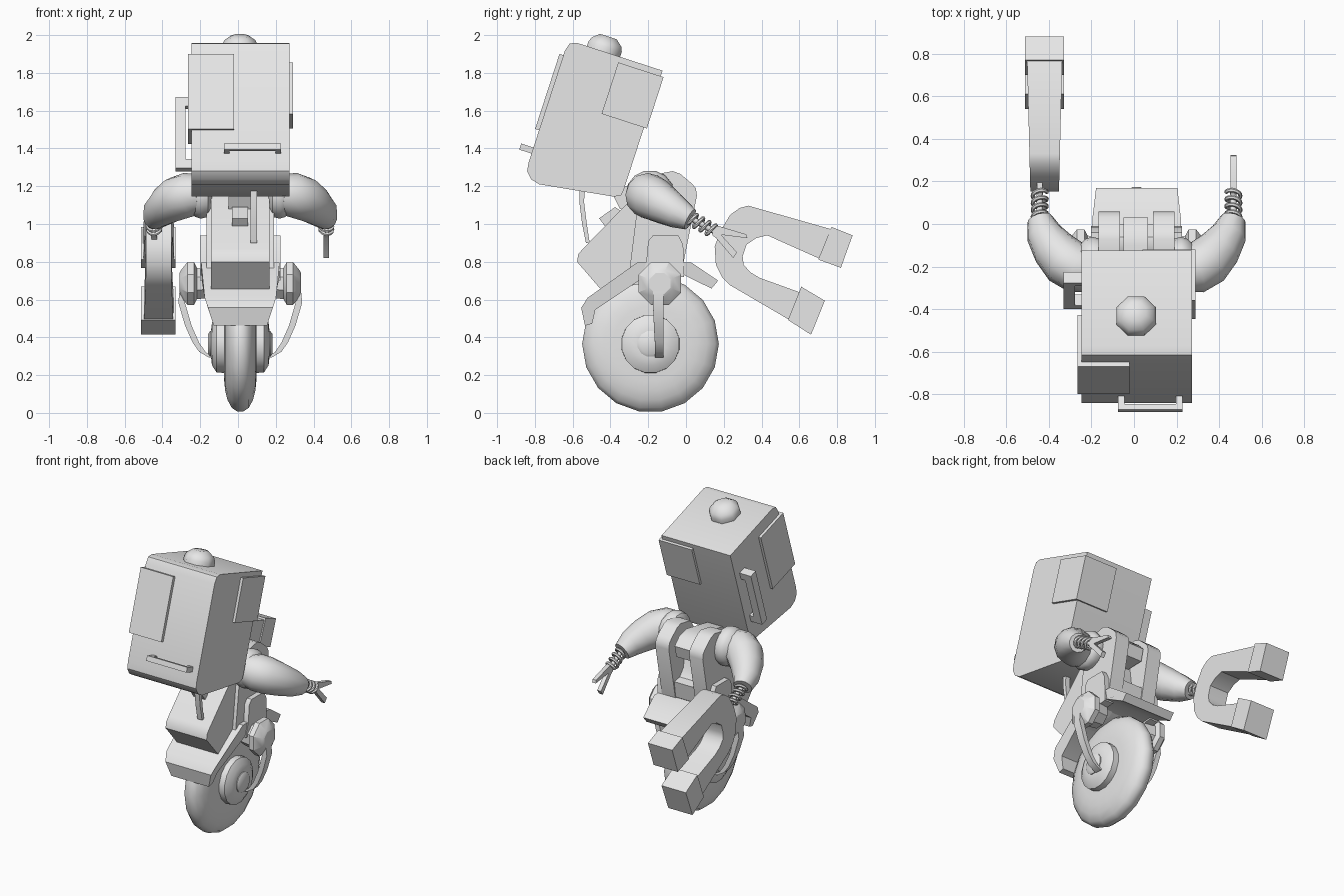
import bpy, bmesh, math
from mathutils import Matrix, Vector

if "Cube" in bpy.data.objects:
    bpy.data.objects.remove(bpy.data.objects["Cube"])

CX = 0.012                      # symmetry plane of the body
grey = bpy.data.materials.new("light_grey")
grey.diffuse_color = (0.8, 0.8, 0.8, 1)
grey.use_nodes = True
grey.node_tree.nodes["Principled BSDF"].inputs["Base Color"].default_value = grey.diffuse_color
HEAD = Matrix.Translation((0, -0.488, 1.541)) @ Matrix.Rotation(math.radians(-18), 4, 'X')
I = Matrix.Identity(4)


def finish(name, bm, mat=I, angle=35):
    bmesh.ops.recalc_face_normals(bm, faces=bm.faces)
    me = bpy.data.meshes.new(name)
    bm.to_mesh(me)
    bm.free()
    me.transform(mat)
    ob = bpy.data.objects.new(name, me)
    bpy.context.collection.objects.link(ob)
    me.materials.append(grey)
    bpy.ops.object.select_all(action='DESELECT')
    ob.select_set(True)
    bpy.context.view_layer.objects.active = ob
    bpy.ops.object.shade_smooth_by_angle(angle=math.radians(angle))
    return ob


def loft(bm, rings):
    rows = [[bm.verts.new(p) for p in r] for r in rings]
    n = len(rows[0])
    for a, b in zip(rows, rows[1:]):
        for i in range(n):
            bm.faces.new((a[i], a[(i + 1) % n], b[(i + 1) % n], b[i]))
    bm.faces.new(rows[0])
    bm.faces.new(rows[-1][::-1])


def slab(name, pts, x0, x1, mat=I, width=None):
    """Side profile (y, z) extruded along x; width(y, z) scales the extrusion about its middle."""
    bm = bmesh.new()
    c, h = (x0 + x1) / 2, (x1 - x0) / 2
    w = width or (lambda y, z: 1)
    loft(bm, [[(c + s * h * w(y, z), y, z) for y, z in pts] for s in (-1, 1)])
    return finish(name, bm, mat)


def box(name, x0, x1, y0, y1, z0, z1, mat=I):
    return slab(name, [(y0, z0), (y1, z0), (y1, z1), (y0, z1)], x0, x1, mat)


def lathe(name, prof, n, mat, angle=35):
    """Profile (distance, radius) turned around local z."""
    bm = bmesh.new()
    loft(bm, [[(r * math.cos(2 * math.pi * (i + .5) / n), r * math.sin(2 * math.pi * (i + .5) / n), d)
               for i in range(n)] for d, r in prof])
    return finish(name, bm, mat, angle)


def tube(name, path, radii, n=12):
    bm = bmesh.new()
    path = [Vector(p) for p in path]
    rings = []
    for i, p in enumerate(path):
        t = (path[min(i + 1, len(path) - 1)] - path[max(i - 1, 0)]).normalized()
        a = t.cross(Vector((0, 0, 1))).normalized()
        b = t.cross(a)
        rings.append([p + radii[i] * (a * math.cos(2 * math.pi * k / n) + b * math.sin(2 * math.pi * k / n))
                      for k in range(n)])
    loft(bm, rings)
    return finish(name, bm, angle=50)


def xaxis(x, y, z, side=1):
    return Matrix.Translation((x, y, z)) @ Matrix.Rotation(side * math.pi / 2, 4, 'Y')


# Head: tilted box with rounded front edges
slab("head", [(.262, .37), (-.214, .37), (-.25, .355), (-.262, .31), (-.262, -.31), (-.255, -.358),
              (-.222, -.392), (-.173, -.404), (.224, -.344), (.257, -.325), (.262, -.30)], -.247, .272, HEAD)
box("front_corner_panel", -.265, -.02, -.284, -.03, -.132, .286, HEAD)
box("back_corner_panel", .04, .29, .026, .278, .053, .339, HEAD)
lathe("head_cap", [(0, .1), (.03, .1), (.055, .088), (.085, .05)], 8,
      HEAD @ Matrix.Translation((.01, -.066, .368)), 50)

# Handles on the front and the left of the head
box("front_handle_bar", -.075, .228, -.33, -.303, -.262, -.228, HEAD)
for x in (-.075, .198):
    box("front_handle_post", x, x + .03, -.31, -.25, -.262, -.228, HEAD)
box("side_handle_bar", -.332, -.278, .16, .215, -.206, .19, HEAD)
for v in (-.206, .14):
    box("side_handle_post", -.285, -.24, .16, .215, v, v + .05, HEAD)

# Thin strap hanging below the head
slab("strap", [(-.56, 1.23), (-.565, 1.12), (-.55, 1.0), (-.53, .90), (-.51, .90), (-.525, 1.0),
               (-.54, 1.12), (-.53, 1.23)], .065, .1)

# Torso, neck and back posts around the open slot
slab("torso", [(-.577, .8), (-.57, .84), (-.545, .87), (-.32, 1.1), (-.2, 1.2), (-.13, 1.2), (-.1, .97),
               (-.06, .92), (.0, .91), (-.016, .8), (-.14, .7), (-.445, .647)], -.143, .167)
slab("chest_block", [(-.46, 1.03), (-.375, 1.09), (-.32, 1.05), (-.4, .95)], -.033, .053)
slab("neck", [(-.4, 1.18), (-.32, 1.2), (-.1, 1.24), (-.02, 1.22), (.03, 1.17), (.01, 1.09), (-.35, 1.08)],
     -.05, .065)
for x0, x1 in ((-.167, -.065), (.089, .191)):
    slab("back_post", [(-.25, 1.15), (-.175, 1.26), (-.07, 1.28), (-.03, 1.265), (.03, 1.215), (.052, 1.19),
                       (.058, 1.15), (-.016, .78), (-.14, .7), (-.3, .75)], x0, x1)

# Mudguard, narrower toward its front tip
slab("mudguard", [(-.555, .557), (-.52, .61), (-.26, .795), (.03, .795), (.17, .7), (.135, .658),
                  (-.01, .73), (-.22, .72), (-.48, .546), (-.497, .472), (-.535, .462)], -.195, .22,
     width=lambda y, z: min(1, .68 + 1.6 * max(0, z - .465)) if y < -.3 else (.92 if y > .1 else 1))

# Wheel and hub
tire = [(-.085, .2), (-.08, .25), (-.068, .3), (-.045, .343), (-.018, .362), (.018, .362), (.045, .343),
        (.068, .3), (.08, .25), (.085, .2)]
lathe("wheel", tire, 18, xaxis(CX, -.188, .365), 45)
lathe("hub", [(-.155, .07), (-.15, .115), (-.125, .155), (-.07, .156), (.07, .156), (.125, .155),
              (.15, .115), (.155, .07)], 16, xaxis(CX, -.188, .365))
lathe("axle", [(-.17, .055), (-.16, .07), (.16, .07), (.17, .055)], 12, xaxis(CX, -.188, .365))

coil = [(i / 80, 2 * math.pi * 4.5 * i / 80) for i in range(81)]
axis_a, axis_b = Vector((.455, .0, 1.045)), Vector((.455, .15, .96))
up = Vector((0, .085, .15)).normalized()
for s, side in ((1, "right"), (-1, "left")):
    def mx(x):
        return CX + s * x
    # Leg: hip bracket, knee cap and curved fork
    slab(side + "_hip_bracket", [(-.2, .91), (-.175, .94), (-.04, .94), (-.015, .89), (-.01, .72), (-.24, .7),
                                 (-.21, .8)], mx(.15), mx(.213))
    lathe(side + "_knee", [(.15, .08), (.23, .09), (.245, .122), (.28, .122), (.315, .075), (.322, .06)], 8,
          xaxis(CX, -.138, .685, s), 20)
    bm = bmesh.new()
    fork = [(.3, .68), (.31, .58), (.275, .46), (.235, .37), (.2, .32), (.15, .29)]
    loft(bm, [[(mx(x - .018), -.175 + k, z), (mx(x + .018), -.175 + k, z + .004),
               (mx(x + .018), -.118, z + .004), (mx(x - .018), -.118, z)]
              for k, (x, z) in zip((0, 0, .005, .01, .01, .01), fork)])
    finish(side + "_fork", bm)

    # Arm: shoulder disc and tapering curved sleeve
    lathe(side + "_shoulder", [(.15, .09), (.17, .12), (.21, .13), (.24, .12), (.26, .1)], 14,
          xaxis(CX, -.19, 1.155, s))
    tube(side + "_arm", [(mx(.225), -.215, 1.16), (mx(.275), -.21, 1.155), (mx(.335), -.175, 1.135),
                         (mx(.39), -.115, 1.1), (mx(.435), -.045, 1.06), (mx(.455), .022, 1.025)],
         [.105, .118, .118, .104, .085, .06])

    # Coiled wrist
    pts = []
    for t, a in coil:
        p = axis_a.lerp(axis_b, t) + .033 * (Vector((1, 0, 0)) * math.cos(a) + up * math.sin(a))
        pts.append((mx(p.x), p.y, p.z))
    tube(side + "_coil", pts, [.01] * len(pts), 6)
    tube(side + "_wrist_core", [(mx(.455), 0, 1.045), (mx(.455), .16, .955)], [.015, .015], 8)

    # Two-prong gripper
    g0, g1 = mx(.441), mx(.469)
    slab(side + "_grip_upper", [(.14, .985), (.17, .99), (.32, .945), (.325, .925), (.17, .945), (.14, .955)],
         g0, g1)
    slab(side + "_grip_lower", [(.14, .97), (.17, .96), (.27, .85), (.25, .82), (.16, .925), (.14, .94)], g0, g1)

# Horseshoe magnet in the left hand
mx0, mx1 = -.502, -.338
outer = [(.70, .99), (.33, 1.097), (.285, 1.085), (.235, 1.05), (.18, .96), (.152, .88), (.158, .785),
         (.19, .72), (.235, .675), (.56, .485)]
inner = [(.625, .63), (.39, .715), (.34, .745), (.305, .785), (.3, .83), (.32, .89), (.37, .925),
         (.43, .94), (.71, .815)]
arc = outer[:1] + [(.77, .972)] + outer[1:] + inner
arc = [(.77, .972)] + outer[1:] + inner
slab("magnet", arc, mx0, mx1, width=lambda y, z: .82 + .3 * max(0, y - .15))
slab("magnet_upper_tip", [(.77, .985), (.882, .94), (.82, .768), (.70, .812)], -.513, -.33)
slab("magnet_lower_tip", [(.61, .668), (.735, .594), (.662, .414), (.54, .492)], -.513, -.33)
